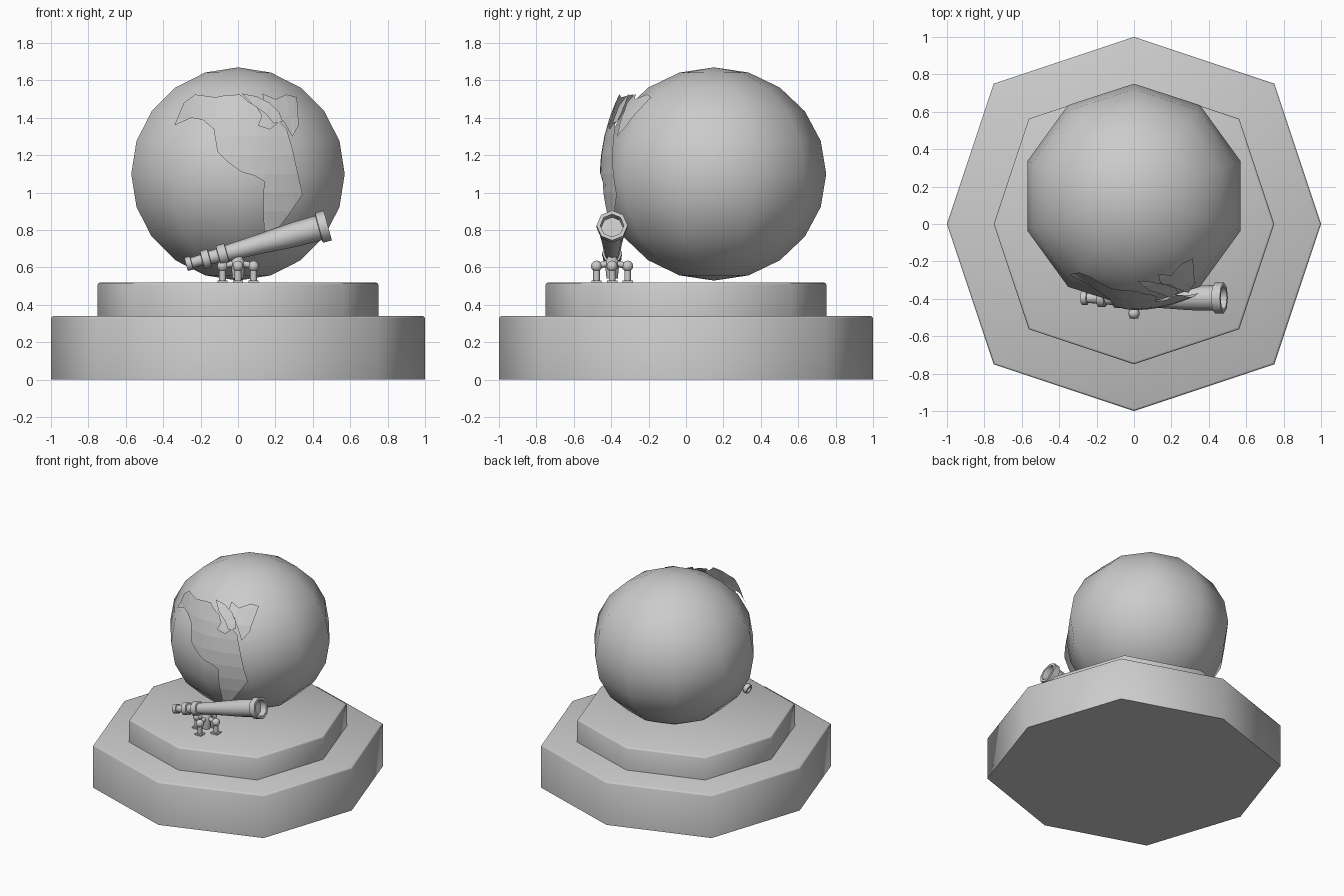
import bpy, bmesh, math
from mathutils import Vector, Matrix

if "Cube" in bpy.data.objects:
    bpy.data.objects.remove(bpy.data.objects["Cube"])


def finish(name, bm, angle=None, matrix=None):
    bmesh.ops.remove_doubles(bm, verts=bm.verts, dist=1e-5)
    bmesh.ops.recalc_face_normals(bm, faces=bm.faces)
    me = bpy.data.meshes.new(name)
    bm.to_mesh(me)
    bm.free()
    ob = bpy.data.objects.new(name, me)
    bpy.context.collection.objects.link(ob)
    if matrix:
        ob.matrix_world = matrix
    if angle:
        bpy.ops.object.select_all(action='DESELECT')
        ob.select_set(True)
        bpy.context.view_layer.objects.active = ob
        bpy.ops.object.shade_smooth_by_angle(angle=math.radians(angle))
    return ob


def loft(name, rings, angle=None, matrix=None):
    # bridge rings of equal length and cap both ends
    bm = bmesh.new()
    loops = [[bm.verts.new(p) for p in r] for r in rings]
    n = len(loops[0])
    for a, b in zip(loops, loops[1:]):
        for i in range(n):
            j = (i + 1) % n
            bm.faces.new((a[i], a[j], b[j], b[i]))
    bm.faces.new(loops[0][::-1])
    bm.faces.new(loops[-1])
    return finish(name, bm, angle, matrix)


def lathe(name, profile, sides=8, angle=50, matrix=None):
    rings = [[(r * math.cos(2 * math.pi * i / sides), r * math.sin(2 * math.pi * i / sides), z)
              for i in range(sides)] for r, z in profile]
    return loft(name, rings, angle, matrix)


# Two-tier eight-sided plinth
octagon = [(1, 0), (.75, .75), (0, 1), (-.75, .75), (-1, 0), (-.75, -.75), (0, -1), (.75, -.75)]


def tier(name, size, z0, z1):
    steps = [(size, z0), (size, z1 - .012), (size - .004, z1 - .004), (size - .012, z1)]
    loft(name, [[(x * s, y * s, z) for x, y in octagon] for s, z in steps], 60)


tier("plinth_lower", 1.0, 0, .34)
tier("plinth_upper", .75, .34, .52)

# Globe
C = Vector((0, .15, 1.1))
bm = bmesh.new()
bmesh.ops.create_uvsphere(bm, u_segments=10, v_segments=10, radius=1)
bm.transform(Matrix.Translation(C) @ Matrix.Diagonal((.6, .6, .57, 1)))
finish("globe", bm, 60)


# Land relief: flat outline in x,z, sliced into a grid and pushed onto the globe
def on_globe(x, z, k):
    q = 1 - (x / (.6 * k)) ** 2 - ((z - C.z) / (.57 * k)) ** 2
    return C.y - .6 * k * math.sqrt(max(q, 0))


def main_depth(x, z):
    flat = -.46 + (1.4 if x < 0 else .7) * x * x + .57 * (z - 1.1) ** 2
    return min(flat, on_globe(x, z, 1.015))


def land(name, outline, depth):
    bm = bmesh.new()
    vs = [bm.verts.new((x, 0, z)) for x, z in outline]
    bm.faces.new(vs)
    bmesh.ops.triangulate(bm, faces=bm.faces[:])
    for axis, values in ((0, [-.2, -.1, 0, .1, .2, .3]), (2, [.8, .9, 1, 1.1, 1.2, 1.3, 1.4, 1.5])):
        for v in values:
            co, no = [0, 0, 0], [0, 0, 0]
            co[axis], no[axis] = v, 1
            bmesh.ops.bisect_plane(bm, geom=bm.verts[:] + bm.edges[:] + bm.faces[:],
                                   plane_co=co, plane_no=no)
    for v in bm.verts:
        v.co.y = depth(v.co.x, v.co.z)
    finish(name, bm)


land("continents", [
    (-.34, 1.36), (-.27, 1.40), (-.31, 1.43), (-.29, 1.48), (-.23, 1.525), (-.12, 1.51),
    (-.07, 1.52), (.01, 1.525), (.05, 1.49), (.10, 1.46), (.13, 1.41), (.11, 1.36),
    (.17, 1.34), (.20, 1.28), (.22, 1.38), (.26, 1.34), (.29, 1.24), (.345, .99),
    (.27, .88), (.20, .79), (.18, .70), (.14, .72), (.15, .85), (.135, .98), (.14, 1.06),
    (.09, 1.09), (.02, 1.11), (-.05, 1.16), (-.11, 1.22), (-.10, 1.28), (-.13, 1.34),
    (-.19, 1.39), (-.25, 1.40)], main_depth)
land("northern_island", [
    (.13, 1.53), (.20, 1.50), (.26, 1.525), (.315, 1.51), (.325, 1.36), (.29, 1.30),
    (.25, 1.37), (.20, 1.44), (.14, 1.48)], lambda x, z: on_globe(x, z, 1.05))
land("arctic_islands", [
    (.02, 1.53), (.10, 1.515), (.17, 1.48), (.22, 1.43), (.24, 1.38), (.19, 1.37),
    (.15, 1.42), (.08, 1.47)], lambda x, z: on_globe(x, z, 1.07))

# Telescope, turned about its own axis from the eyepiece
Y = -.395
start, end = Vector((-.278, Y, .617)), Vector((.48, Y, .825))
aim = Matrix.Translation(start) @ (end - start).to_track_quat('Z', 'Y').to_matrix().to_4x4()
lathe("telescope", [
    (.018, .012), (.024, 0), (.037, 0), (.037, .03), (.028, .032), (.030, .088), (.049, .09),
    (.049, .13), (.036, .132), (.038, .178), (.054, .18), (.054, .225), (.043, .227),
    (.052, .40), (.066, .60), (.068, .735), (.083, .738), (.083, .786), (.063, .786),
    (.058, .74)], matrix=aim)

# Stand: hub plus four arms with ball joints, posts and feet
lathe("stand_hub", [(.03, .54), (.036, .60), (.036, .635), (.026, .65), (.026, .68)],
      matrix=Matrix.Translation((0, Y, 0)))
for i in range(4):
    a = i * math.pi / 2
    d = Vector((math.cos(a), math.sin(a), 0))
    p = Vector((0, Y, 0)) + d * .083
    lathe(f"stand_post_{i}", [(.018, .525), (.018, .60)], matrix=Matrix.Translation(p))
    lathe(f"stand_arm_{i}", [(.017, 0), (.017, .075)],
          matrix=Matrix.Translation((0, Y, .625)) @ (d - Vector((0, 0, .2))).to_track_quat('Z', 'Y').to_matrix().to_4x4())
    bm = bmesh.new()
    bmesh.ops.create_uvsphere(bm, u_segments=10, v_segments=6, radius=.03)
    finish(f"stand_ball_{i}", bm, 60, Matrix.Translation((p.x, p.y, .607)))
    bm = bmesh.new()
    bmesh.ops.create_cube(bm, size=1)
    bm.transform(Matrix.Translation((p.x, p.y, .524)) @ Matrix.Diagonal((.055, .055, .012, 1)))
    finish(f"stand_foot_{i}", bm)
